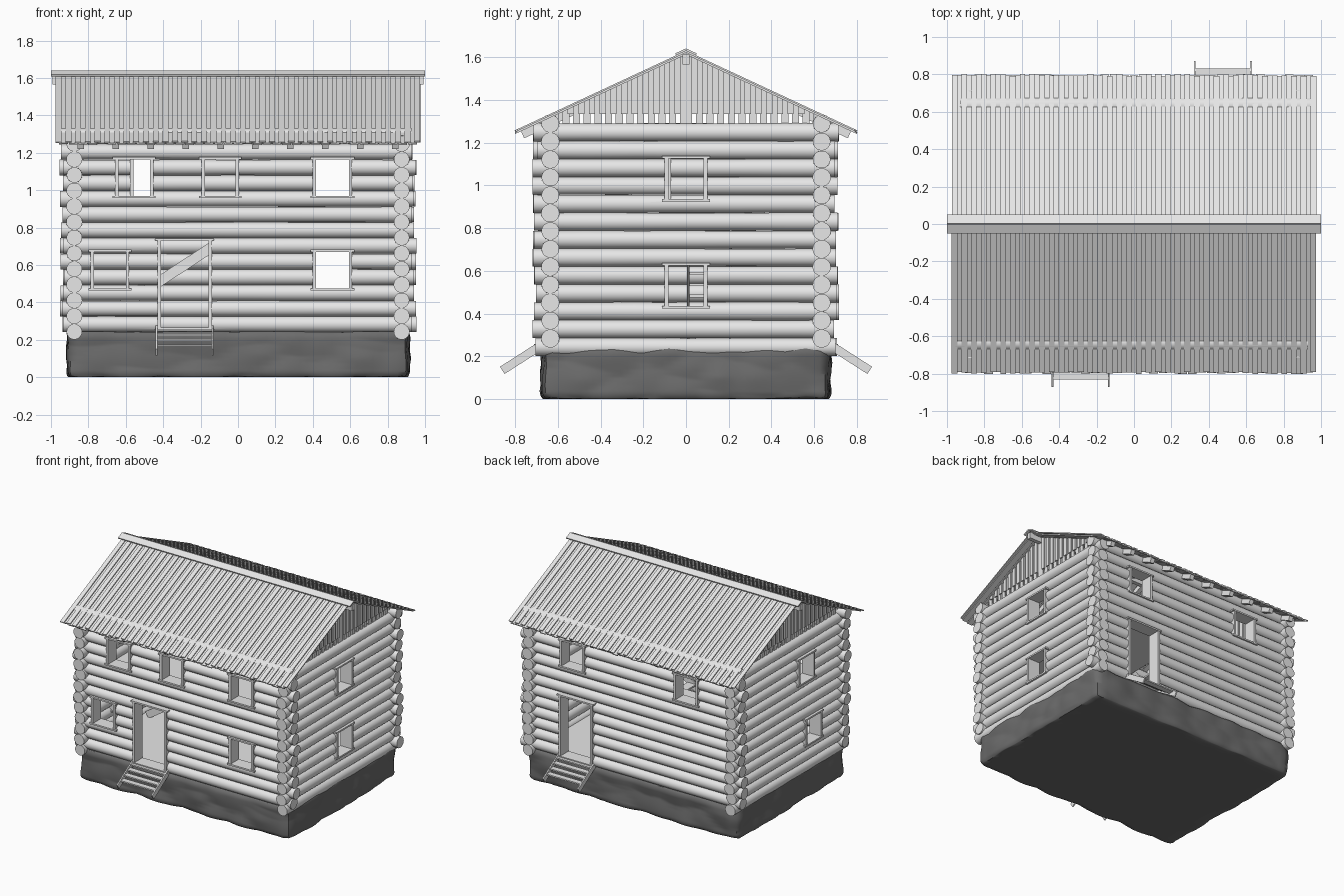
import bpy, bmesh, math, random
from mathutils import Vector, Matrix, noise

if "Cube" in bpy.data.objects:
    bpy.data.objects.remove(bpy.data.objects["Cube"])

random.seed(4)


def material(name, value):
    m = bpy.data.materials.new(name)
    m.diffuse_color = (value, value, value, 1)
    m.use_nodes = True
    m.node_tree.nodes["Principled BSDF"].inputs["Base Color"].default_value = m.diffuse_color
    return m


WOOD = material("weathered_wood", 0.8)
STONE = material("dark_stone", 0.15)


def finish(name, bm, mat=WOOD):
    bmesh.ops.recalc_face_normals(bm, faces=bm.faces)
    me = bpy.data.meshes.new(name)
    bm.to_mesh(me)
    bm.free()
    me.materials.append(mat)
    ob = bpy.data.objects.new(name, me)
    bpy.context.collection.objects.link(ob)
    return ob


def activate(ob):
    bpy.ops.object.select_all(action='DESELECT')
    ob.select_set(True)
    bpy.context.view_layer.objects.active = ob


def box(bm, a, b):
    a, b = Vector(a), Vector(b)
    size = [abs(p - q) for p, q in zip(a, b)]
    bmesh.ops.create_cube(bm, size=1, matrix=Matrix.Translation((a + b) / 2) @ Matrix.Diagonal((*size, 1)))


def beam(bm, p, q, w, h, side=(1, 0, 0)):
    """Rectangular beam from p to q, w wide along side and h thick."""
    p, q, side = Vector(p), Vector(q), Vector(side)
    d = q - p
    n = d.cross(side).normalized()
    m = Matrix((d, side * w, n * h)).transposed().to_4x4()
    bmesh.ops.create_cube(bm, size=1, matrix=Matrix.Translation((p + q) / 2) @ m)


def log(bm, axis, half, off, z):
    """Slightly uneven round log along axis x or y."""
    n, rings = 18, 7
    ends = [-half - random.uniform(-.015, .015), half + random.uniform(-.015, .015)]
    loops = []
    for i in range(rings):
        t = ends[0] + (ends[1] - ends[0]) * i / (rings - 1)
        r = 0.0425 + random.uniform(-.0013, .001)
        loop = []
        for k in range(n):
            a = 2 * math.pi * k / n
            u, v = off + r * math.cos(a), z + r * math.sin(a)
            loop.append(bm.verts.new((t, u, v) if axis == 'x' else (u, t, v)))
        loops.append(loop)
    for l0, l1 in zip(loops, loops[1:]):
        for k in range(n):
            bm.faces.new((l0[k], l0[(k + 1) % n], l1[(k + 1) % n], l1[k]))
    bm.faces.new(loops[0])
    bm.faces.new(loops[-1])


# Stone foundation: rounded block with bulging stones
HX, HY, HZ, R = 0.897, 0.658, 0.243, 0.035
bm = bmesh.new()
bmesh.ops.create_cube(bm, size=2)
bmesh.ops.subdivide_edges(bm, edges=bm.edges[:], cuts=40, use_grid_fill=True)
for v in bm.verts:
    p = Vector((v.co.x * HX, v.co.y * HY, (v.co.z + 1) / 2 * HZ))
    q = Vector((max(-HX + R, min(HX - R, p.x)), max(-HY + R, min(HY - R, p.y)), max(R, min(HZ - R, p.z))))
    near = noise.voronoi(Vector((p.x * 5, p.y * 5, p.z * 7)))[0][0]
    bulge = 0.03 * max(0, 1 - near)
    p = q + (p - q).normalized() * (R + bulge)
    p.z = max(0, min(0.245, p.z))
    v.co = p
activate(finish("stone_foundation", bm, STONE))
bpy.ops.object.shade_smooth_by_angle(angle=math.radians(50))

# Walls: name, log axis, side sign, openings (centre, width, bottom, top)
LOW, UP, DOOR = (0.475, 0.67), (0.97, 1.165), (0.265, 0.73)
SLOW, SUP = (0.435, 0.625), (0.935, 1.125)
WALLS = [
    ("front", 'x', -1, [(-.285, .255, *DOOR), (-.685, .17, *LOW), (.505, .175, *LOW),
                        (-.555, .17, *UP), (-.095, .165, *UP), (.505, .175, *UP)]),
    ("back", 'x', 1, [(.475, .255, *DOOR), (.505, .175, *UP), (-.475, .17, *UP)]),
    ("right", 'y', 1, [(0, .165, *SLOW), (0, .165, *SUP)]),
    ("left", 'y', -1, [(-.26, .165, *SLOW), (-.17, .165, *SUP)]),
]
STEP = 0.0838
for name, axis, s, holes in WALLS:
    off = s * (0.635 if axis == 'x' else 0.875)

    def at(u, d, z):
        return (u, off + s * d, z) if axis == 'x' else (off + s * d, u, z)

    # Hidden cutter for the openings
    bm = bmesh.new()
    for u, w, z0, z1 in holes:
        box(bm, at(u - w / 2 - .012, -.12, z0 - .008), at(u + w / 2 + .012, .12, z1 + .008))
    cutter = finish(name + "_opening_cutter", bm)
    cutter.hide_render = True
    cutter.hide_set(True)

    # Stacked logs, alternate courses in two objects
    for part in (0, 1):
        bm = bmesh.new()
        for i in range(part, 13, 2):
            z = (0.283 if axis == 'x' else 0.243) + i * STEP
            log(bm, axis, 0.94 if axis == 'x' else 0.705, off, z)
        ob = finish(f"{name}_wall_logs_{'even' if part == 0 else 'odd'}", bm)
        mod = ob.modifiers.new("openings", 'BOOLEAN')
        mod.object, mod.operation, mod.solver = cutter, 'DIFFERENCE', 'EXACT'
        activate(ob)
        bpy.ops.object.modifier_apply(modifier=mod.name)
        bpy.ops.object.shade_smooth_by_angle(angle=math.radians(40))
    bpy.data.objects.remove(cutter)

    # Window and door frames
    bm = bmesh.new()
    for u, w, z0, z1 in holes:
        for e in (-1, 1):
            box(bm, at(u + e * w / 2, -.05, z0), at(u + e * (w / 2 + .018), .05, z1))
        for z in (z0 - .012, z1):
            box(bm, at(u - w / 2 - .03, -.05, z), at(u + w / 2 + .03, .054, z + .012))
    finish(name + "_opening_frames", bm)

# Entrance steps at both doors
for name, s, c in (("front", -1, -.285), ("back", 1, .475)):
    bm = bmesh.new()
    for e in (-1, 1):
        x = c + e * .15
        beam(bm, (x, s * .66, .262), (x, s * .86, .134), .01, .04)
    for k in range(4):
        y, z = .69 + .04 * k, .252 - .027 * k
        box(bm, (c - .146, s * (y - .022), z - .005), (c + .146, s * (y + .022), z + .005))
    finish(name + "_steps", bm)

# Floors, the upper one with a stair opening
bm = bmesh.new()
box(bm, (-.85, -.61, .235), (.85, .61, .258))
finish("ground_floor", bm)
bm = bmesh.new()
for a, b in (((-.85, -.61), (.85, 0)), ((-.85, .22), (.85, .61)), ((-.85, 0), (-.6, .22)), ((.03, 0), (.85, .22))):
    box(bm, (*a, .79), (*b, .81))
finish("upper_floor", bm)

# Inside staircase
bm = bmesh.new()
for y in (.01, .21):
    beam(bm, (-.79, y, .27), (.02, y, .80), .012, .055, (0, 1, 0))
for k in range(1, 10):
    x, z = -.79 + .081 * k, .27 + .053 * k
    box(bm, (x - .035, .015, z - .006), (x + .035, .205, z + .006))
finish("inside_staircase", bm)

# Roof
PITCH, TOP = 0.465, 1.63
SLOPE = math.hypot(1, PITCH)


def roof_z(y, depth=0):
    return TOP - PITCH * abs(y) - depth * SLOPE


COUNT = 38
W = 1.97 / COUNT
for name, s in (("front", -1), ("back", 1)):
    bm = bmesh.new()
    for layer, depth, width in ((0, .004, .031), (1, .012, .046)):
        for i in range(COUNT):
            x = -.985 + W * (i + .5 if layer == 0 else i + 1)
            if x > .95 and layer:
                continue
            y = s * (.795 + random.uniform(-.006, .006))
            w = width + random.uniform(-.003, .003)
            beam(bm, (x, 0, roof_z(0, depth)), (x, y, roof_z(y, depth)), w, .008)
    finish(name + "_roof_boards", bm)
    bm = bmesh.new()
    for i in range(10):
        x = -.84 + 1.68 * i / 9
        beam(bm, (x, s * .01, roof_z(.01, .034)), (x, s * .765, roof_z(.765, .034)), .035, .036)
    finish(name + "_rafters", bm)

bm = bmesh.new()
for s in (-1, 1):
    beam(bm, (0, 0, roof_z(0, -.005)), (0, s * .048, roof_z(.048, -.005)), 2.0, .01)
# Ridge cap spans the full length along x
finish("ridge_cap", bm)
bm = bmesh.new()
box(bm, (-.993, -.016, 1.565), (.993, .016, 1.612))
finish("ridge_beam", bm)

# Gable boards in two overlapping layers with tops cut to the roof slope
for name, s in (("right", 1), ("left", -1)):
    bm = bmesh.new()
    for side in (-1, 1):
        for i in range(25):
            outer = i % 2
            y0, y1 = .025 * i - (.004 if i and not outer else 0), .025 * (i + 1) + .004
            bottom = 1.335 if outer else 1.285
            x0, x1 = (.884, .894) if outer else (.874, .884)
            t0, t1 = roof_z(y0, .014), roof_z(y1, .014)
            if t1 < bottom + .002:
                continue
            ring = [bm.verts.new((s * x0, side * y, z)) for y, z in
                    ((y0, bottom), (y1, bottom), (y1, t1), (y0, t0))]
            face = bm.faces.new(ring)
            ext = bmesh.ops.extrude_face_region(bm, geom=[face], use_keep_orig=True)
            for g in ext["geom"]:
                if isinstance(g, bmesh.types.BMVert):
                    g.co.x = s * x1
    finish(name + "_gable_boards", bm)
